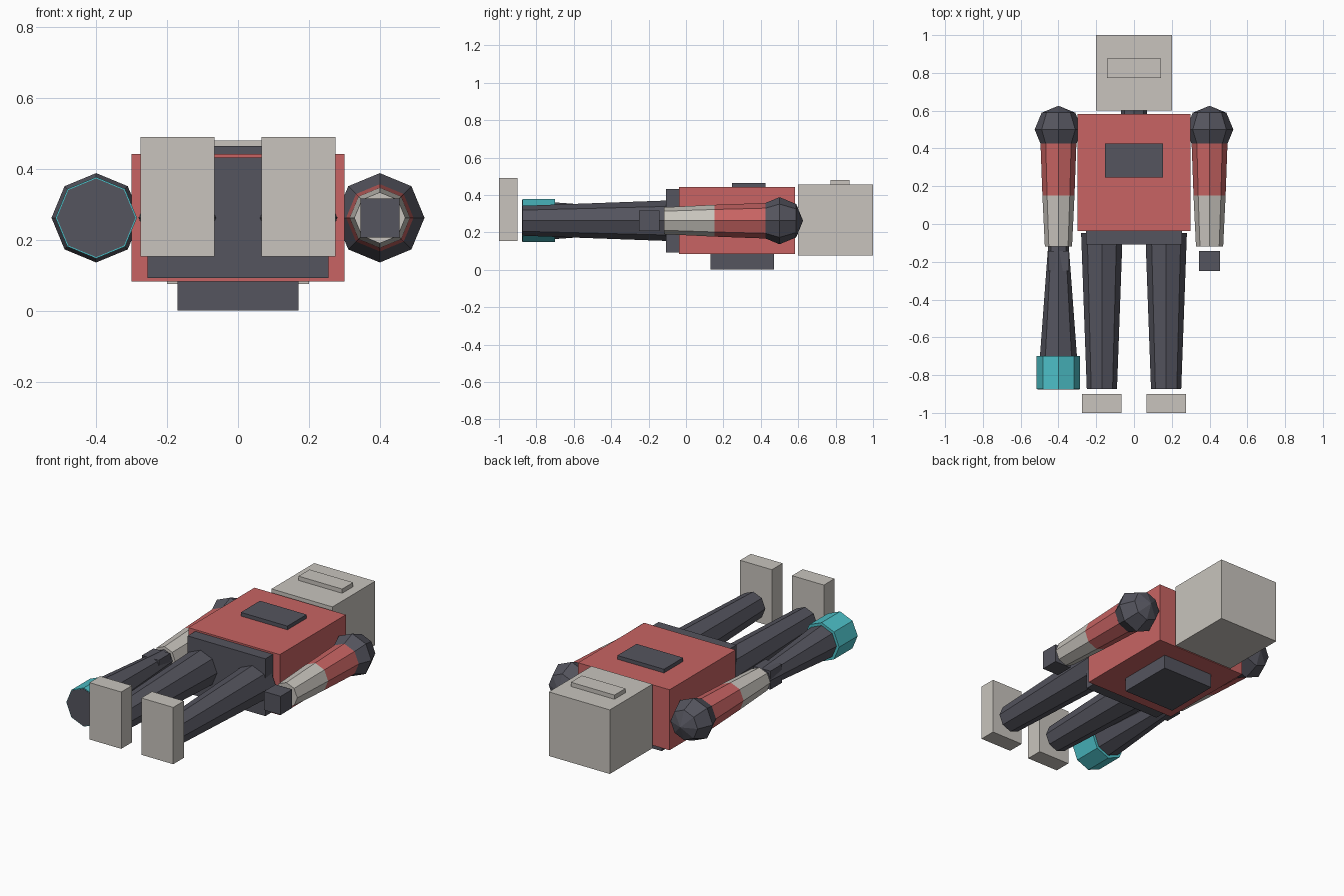
import bpy
import bmesh
from math import pi
from mathutils import Matrix, Vector

cube = bpy.data.objects.get("Cube")
if cube:
    bpy.data.objects.remove(cube, do_unlink=True)

AXIS_Z = 0.262  # height of the body's centre line


def material(name, rgb):
    m = bpy.data.materials.new(name)
    m.use_nodes = True
    m.diffuse_color = (*rgb, 1)
    m.node_tree.nodes["Principled BSDF"].inputs["Base Color"].default_value = (*rgb, 1)
    return m


GREY = material("warm_grey", (0.578, 0.552, 0.509))
RED = material("muted_red", (0.578, 0.127, 0.125))
DARK = material("dark_slate", (0.089, 0.089, 0.112))
TEAL = material("teal", (0.074, 0.527, 0.578))


def finish(name, bm, mat):
    bmesh.ops.recalc_face_normals(bm, faces=bm.faces)
    mesh = bpy.data.meshes.new(name)
    bm.to_mesh(mesh)
    bm.free()
    mesh.materials.append(mat)
    obj = bpy.data.objects.new(name, mesh)
    bpy.context.collection.objects.link(obj)
    return obj


def box(name, mat, xs, ys, zs):
    lo, hi = (Vector(c) for c in zip(xs, ys, zs))
    bm = bmesh.new()
    place = Matrix.Translation((lo + hi) / 2) @ Matrix.Diagonal((*(hi - lo), 1))
    bmesh.ops.create_cube(bm, size=1, matrix=place)
    return finish(name, bm, mat)


def tube(name, mat, x, y_top, y_end, r_top, r_end):
    """Eight-sided tapered tube lying along y."""
    bm = bmesh.new()
    place = Matrix.Translation((x, (y_top + y_end) / 2, AXIS_Z)) @ Matrix.Rotation(pi / 2, 4, 'X')
    bmesh.ops.create_cone(bm, cap_ends=True, segments=8, radius1=r_top, radius2=r_end,
                          depth=y_top - y_end, matrix=place)
    return finish(name, bm, mat)


def ball(name, mat, x, y, r):
    """Coarse sphere with its poles along y."""
    bm = bmesh.new()
    place = Matrix.Translation((x, y, AXIS_Z)) @ Matrix.Rotation(pi / 2, 4, 'X')
    bmesh.ops.create_uvsphere(bm, u_segments=8, v_segments=4, radius=r, matrix=place)
    return finish(name, bm, mat)


# Head and neck
box("head", GREY, (-0.2, 0.2), (0.6, 1.0), (0.075, 0.455))
box("visor", GREY, (-0.143, 0.143), (0.772, 0.875), (0.45, 0.48))
tube("neck", DARK, 0, 0.61, 0.57, 0.07, 0.07)

# Body
box("torso", RED, (-0.3, 0.3), (-0.037, 0.583), (0.083, 0.442))
box("chest_panel", DARK, (-0.153, 0.153), (0.245, 0.425), (0.43, 0.464))
box("backpack", DARK, (-0.17, 0.17), (0.13, 0.47), (0, 0.09))
box("pelvis", DARK, (-0.255, 0.255), (-0.108, -0.03), (0.092, 0.432))

# Limbs on both sides
for side, s in (("left", 1), ("right", -1)):
    arm_x = 0.4 * s
    ball(side + "_shoulder", DARK, arm_x, 0.5, 0.126)
    tube(side + "_upper_arm", RED, arm_x, 0.425, 0.152, 0.095, 0.085)
    tube(side + "_forearm", GREY, arm_x, 0.152, -0.118, 0.085, 0.072)
    box(side + "_hand", DARK, (arm_x - 0.055, arm_x + 0.055), (-0.25, -0.142), (0.207, 0.317))
    tube(side + "_leg", DARK, 0.17 * s, -0.048, -0.873, 0.11, 0.08)
    foot_x = sorted((0.066 * s, 0.275 * s))
    box(side + "_foot", GREY, foot_x, (-1.0, -0.9), (0.153, 0.49))

# Arm cannon with its muzzle band
tube("cannon_barrel", DARK, -0.4, -0.12, -0.876, 0.055, 0.111)
tube("cannon_muzzle_band", TEAL, -0.4, -0.7, -0.874, 0.115, 0.115)
